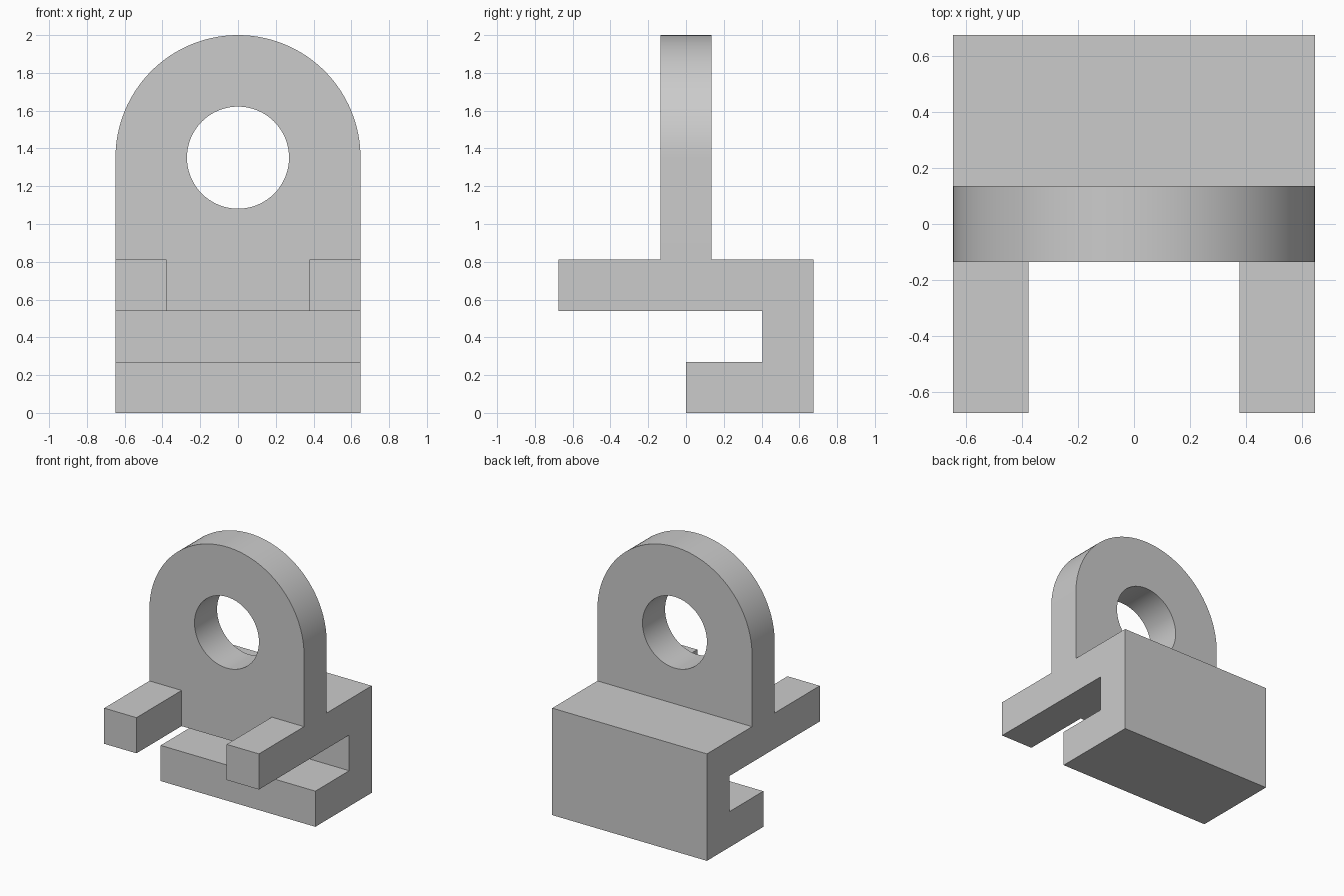
import bpy, bmesh
from math import pi, cos, sin, radians

if "Cube" in bpy.data.objects:
    bpy.data.objects.remove(bpy.data.objects["Cube"])

U = 2 / 37 / 2  # the part is 74 grid units tall and 2 units in the scene


def prism(name, outline, place, start, end):
    """Closed prism: a 2D outline swept from start to end along the third axis."""
    bm = bmesh.new()
    face = bm.faces.new([bm.verts.new(place(a, b, start)) for a, b in outline])
    swept = bmesh.ops.extrude_face_region(bm, geom=[face])["geom"]
    for v in (g for g in swept if isinstance(g, bmesh.types.BMVert)):
        v.co += place(0, 0, end - start)
    bmesh.ops.recalc_face_normals(bm, faces=bm.faces)
    mesh = bpy.data.meshes.new(name)
    bm.to_mesh(mesh)
    bm.free()
    obj = bpy.data.objects.new(name, mesh)
    bpy.context.collection.objects.link(obj)
    return obj


from mathutils import Vector


def side(a, b, t):   # outline in y, z; swept along x
    return Vector((t, a, b)) * U


def front(a, b, t):  # outline in x, z; swept along y
    return Vector((a, t, b)) * U


def arc(radius, start, end, steps):
    angles = [start + (end - start) * i / steps for i in range(steps + 1)]
    return [(radius * cos(t), 50 + radius * sin(t)) for t in angles]


def combine(obj, cutter, operation):
    mod = obj.modifiers.new(operation.title(), "BOOLEAN")
    mod.operation, mod.solver, mod.object = operation, "EXACT", cutter
    bpy.context.view_layer.objects.active = obj
    bpy.ops.object.modifier_apply(modifier=mod.name)
    bpy.data.objects.remove(cutter, do_unlink=True)


# Side profile: lower hook, back wall, slab with arms, upright plate
profile = [(0, 0), (25, 0), (25, 30), (5, 30), (5, 80), (-5, 80), (-5, 30),
           (-25, 30), (-25, 20), (15, 20), (15, 10), (0, 10)]
bracket = prism("clip_bracket", profile, side, -30, 30)

# Trim to the front outline with its round top
arch = [(-24, -5), (24, -5)] + arc(24, 0, pi, 64)
combine(bracket, prism("arch_outline", arch, front, -40, 40), "INTERSECT")

# Round hole through the plate
combine(bracket, prism("hole_cutter", arc(10, 0, 2 * pi, 64)[:-1], front, -15, 15), "DIFFERENCE")

# Notch that leaves the two front arms
notch = [(-14, 15), (14, 15), (14, 35), (-14, 35)]
combine(bracket, prism("notch_cutter", notch, front, -35, -5), "DIFFERENCE")

# Smooth curved walls, sharp corners
bpy.ops.object.select_all(action="DESELECT")
bracket.select_set(True)
bpy.context.view_layer.objects.active = bracket
bpy.ops.object.shade_smooth_by_angle(angle=radians(30))
